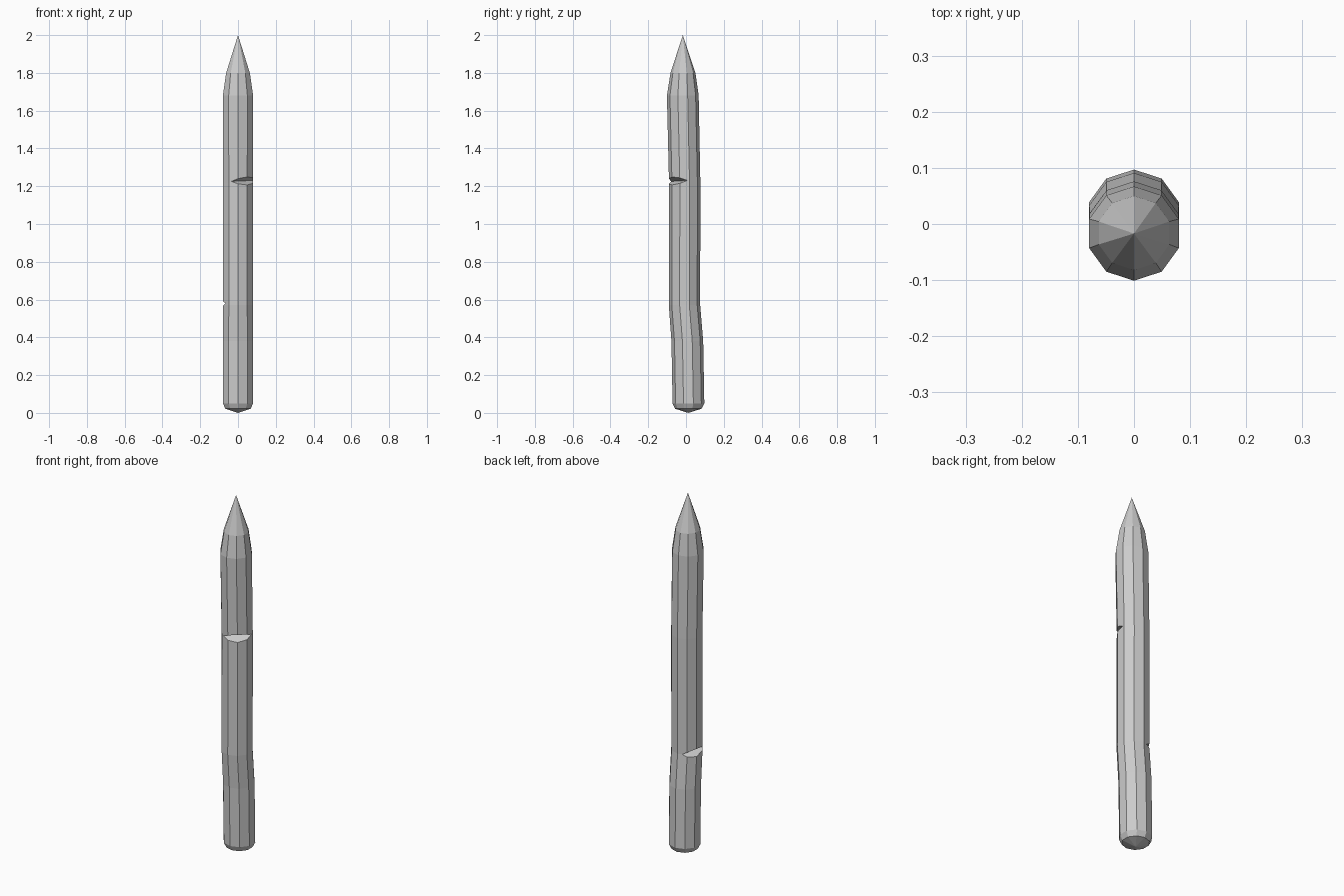
import bpy, bmesh, math
from mathutils import Vector, Matrix

if "Cube" in bpy.data.objects:
    bpy.data.objects.remove(bpy.data.objects["Cube"])

SIDES = 10


def make_object(name, bm):
    bmesh.ops.recalc_face_normals(bm, faces=bm.faces)
    mesh = bpy.data.meshes.new(name)
    bm.to_mesh(mesh)
    bm.free()
    obj = bpy.data.objects.new(name, mesh)
    bpy.context.collection.objects.link(obj)
    return obj


# Slightly crooked ten-sided shaft: (height, y offset, radius)
rings = [(0.022, 0.012, 0.070), (0.05, 0.013, 0.084), (0.38, 0.007, 0.084),
         (0.57, -0.008, 0.083), (1.22, -0.007, 0.083), (1.68, -0.017, 0.084),
         (1.80, -0.016, 0.066)]
bm = bmesh.new()
loops = []
for z, cy, r in rings:
    loops.append([bm.verts.new((r * math.sin(math.tau * i / SIDES),
                                cy - r * math.cos(math.tau * i / SIDES), z))
                  for i in range(SIDES)])
base = bm.verts.new((0, 0.012, 0.0))
tip = bm.verts.new((0, -0.017, 2.0))
for i in range(SIDES):
    j = (i + 1) % SIDES
    for a, b in zip(loops, loops[1:]):
        bm.faces.new((a[i], a[j], b[j], b[i]))
    bm.faces.new((loops[-1][i], loops[-1][j], tip))
    bm.faces.new((loops[0][j], loops[0][i], base))
stake = make_object("stake", bm)


# V-shaped knife notches cut into the shaft
def notch(name, z, angle, depth, half_height, tilt):
    """depth is the distance of the notch bottom from the shaft axis."""
    bm = bmesh.new()
    outer = 0.10
    slope = half_height / (0.084 - depth)
    h = slope * (outer - depth)
    ends = [[bm.verts.new(p) for p in ((depth, s, 0), (outer, s, h), (outer, s, -h))]
            for s in (-0.15, 0.15)]
    bm.faces.new(ends[0])
    bm.faces.new(ends[1][::-1])
    for i in range(3):
        j = (i + 1) % 3
        bm.faces.new((ends[0][j], ends[0][i], ends[1][i], ends[1][j]))
    cutter = make_object(name, bm)
    cutter.matrix_world = (Matrix.Translation((0, -0.008, z))
                           @ Matrix.Rotation(math.radians(angle), 4, 'Z')
                           @ Matrix.Rotation(math.radians(tilt), 4, 'X'))
    cutter.hide_render = True
    cutter.hide_viewport = False
    cutter.display_type = 'WIRE'
    mod = stake.modifiers.new(name, 'BOOLEAN')
    mod.operation = 'DIFFERENCE'
    mod.solver = 'EXACT'
    mod.object = cutter
    return cutter


cutters = [notch("upper_notch_cutter", 1.228, -53, 0.035, 0.022, 2),
           notch("lower_notch_cutter", 0.575, 160, 0.048, 0.022, 5)]

# Apply the cuts and remove the helpers
bpy.context.view_layer.objects.active = stake
for mod in list(stake.modifiers):
    bpy.ops.object.modifier_apply(modifier=mod.name)
for cutter in cutters:
    bpy.data.objects.remove(cutter)
